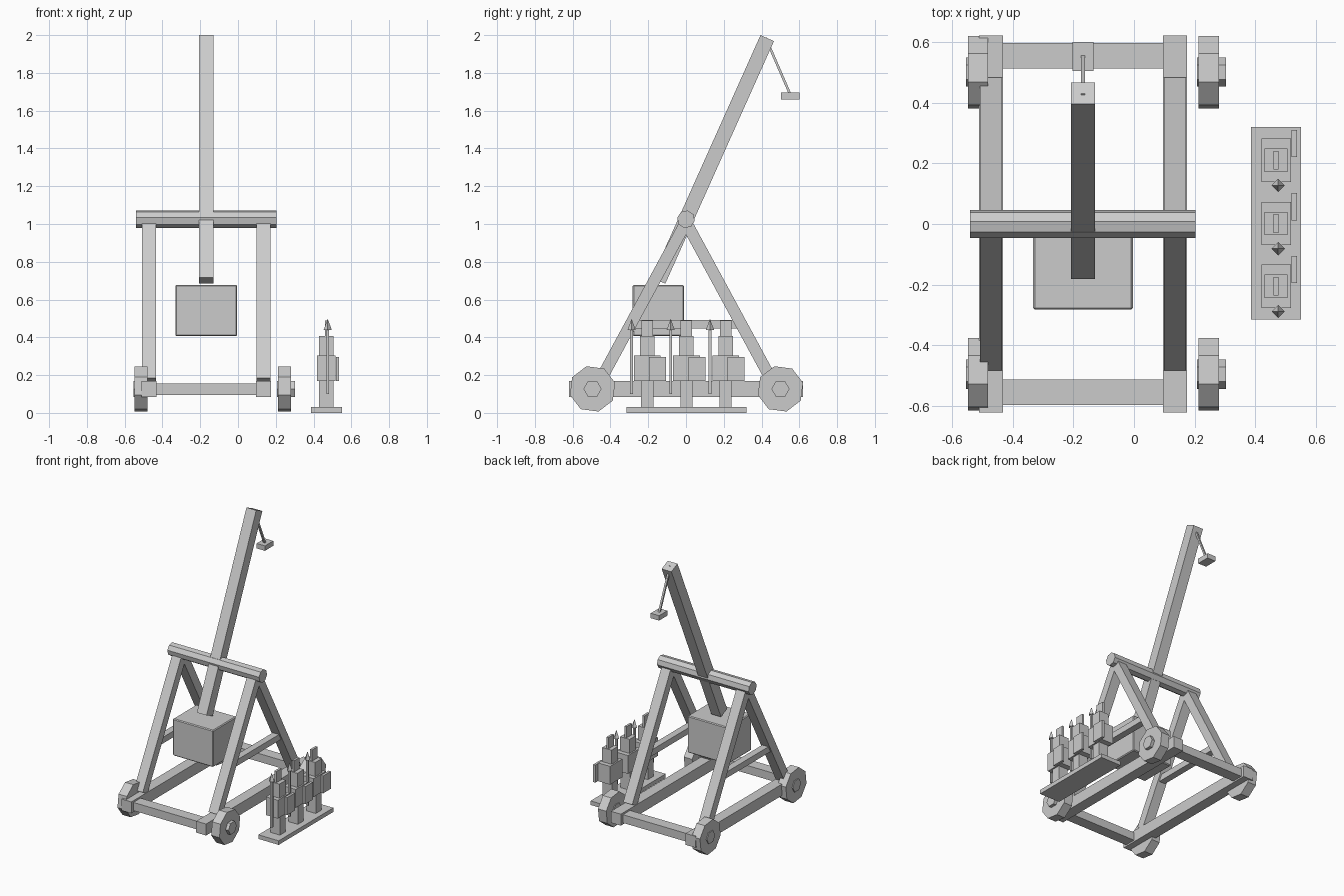
import bpy
import math
from mathutils import Matrix, Vector

cube = bpy.data.objects.get("Cube")
if cube:
    bpy.data.objects.remove(cube, do_unlink=True)

grey = bpy.data.materials.new("plain_grey")
grey.use_nodes = True
COLOUR = (0.6, 0.6, 0.6, 1)
grey.diffuse_color = COLOUR
grey.node_tree.nodes["Principled BSDF"].inputs["Base Color"].default_value = COLOUR


def finish(name):
    obj = bpy.context.object
    obj.name = name
    obj.data.materials.clear()
    obj.data.materials.append(grey)
    return obj


def box(name, centre, size):
    bpy.ops.mesh.primitive_cube_add(size=1)
    obj = finish(name)
    obj.data.transform(Matrix.Diagonal((*size, 1)))
    obj.location = centre
    return obj


def beam(name, start, end, width, depth):
    """Square-ended bar running from start to end in the side plane."""
    a, b = Vector(start), Vector(end)
    obj = box(name, (a + b) / 2, (width, depth, (b - a).length))
    d = b - a
    obj.rotation_euler = (math.atan2(-d.y, d.z), 0, 0)
    return obj


def disc(name, x0, x1, y, z, radius, sides, turn):
    """Prism lying along x; turn is the angle of its first corner."""
    bpy.ops.mesh.primitive_cylinder_add(vertices=sides, radius=radius, depth=x1 - x0)
    obj = finish(name)
    # Put a corner on +y, lay the axis along x, then turn it
    obj.data.transform(Matrix.Rotation(math.radians(turn), 4, 'X')
                       @ Matrix(((0, 0, 1, 0), (0, 1, 0, 0), (-1, 0, 0, 0), (0, 0, 0, 1))))
    obj.location = ((x0 + x1) / 2, y, z)
    return obj


# Frame
PIVOT_Z = 1.025
for side, x in (("right", -0.471), ("left", 0.135)):
    box(f"{side}_rail", (x, 0, 0.127), (0.08, 1.24, 0.084))
    box(f"{side}_brace", (x, 0, 0.468), (0.05, 0.58, 0.045))
    for end, s in (("front", -1), ("back", 1)):
        beam(f"{side}_{end}_leg", (x, s * 0.455, 0.17), (x, s * 0.005, 1.0), 0.073, 0.062)
for end, s in (("front", -1), ("back", 1)):
    box(f"{end}_cross_beam", (-0.168, s * 0.554, 0.126), (0.55, 0.083, 0.06))
disc("pivot_axle", -0.54, 0.203, 0, PIVOT_Z, 0.047, 8, -10)

# Wheels with hexagonal hubs
for side, x in (("right", -0.547), ("left", 0.213)):
    for end, y in (("front", -0.495), ("back", 0.5)):
        disc(f"{side}_{end}_wheel", x, x + 0.067, y, 0.127, 0.124, 8, 15)
        disc(f"{side}_{end}_hub", x - 0.006, x + 0.09, y, 0.127, 0.048, 6, 0)

# Throwing arm, counterweight and sling
ARM_X = -0.168
beam("throwing_arm", (ARM_X, -0.145, 0.70), (ARM_X, 0.43, 1.984), 0.079, 0.078)
weight = box("counterweight", (ARM_X, -0.146, 0.542), (0.328, 0.272, 0.27))
bevel = weight.modifiers.new("soft_edges", 'BEVEL')
bevel.width = 0.006
beam("sling_rope", (ARM_X, 0.422, 1.985), (ARM_X, 0.55, 1.69), 0.014, 0.013)
box("sling_pouch", (ARM_X, 0.552, 1.678), (0.068, 0.096, 0.036))

# Row of soldiers on a stand
STAND_X = 0.468
box("soldier_stand", (STAND_X, 0.002, 0.015), (0.165, 0.634, 0.03))
for number, y in enumerate((-0.205, 0.002, 0.21), 1):
    name = f"soldier_{number}"
    box(f"{name}_legs", (STAND_X, y, 0.1), (0.076, 0.064, 0.15))
    box(f"{name}_body", (STAND_X, y, 0.236), (0.097, 0.142, 0.134))
    box(f"{name}_head", (STAND_X, y, 0.35), (0.076, 0.076, 0.112))
    box(f"{name}_crest", (STAND_X, y, 0.44), (0.017, 0.062, 0.096))
    box(f"{name}_shield", (0.527, y + 0.055, 0.233), (0.018, 0.09, 0.128))
    box(f"{name}_spear", (0.475, y - 0.083, 0.27), (0.015, 0.015, 0.34))
    bpy.ops.mesh.primitive_cone_add(vertices=4, radius1=0.022, depth=0.06,
                                    location=(0.475, y - 0.083, 0.468))
    finish(f"{name}_spear_tip")
